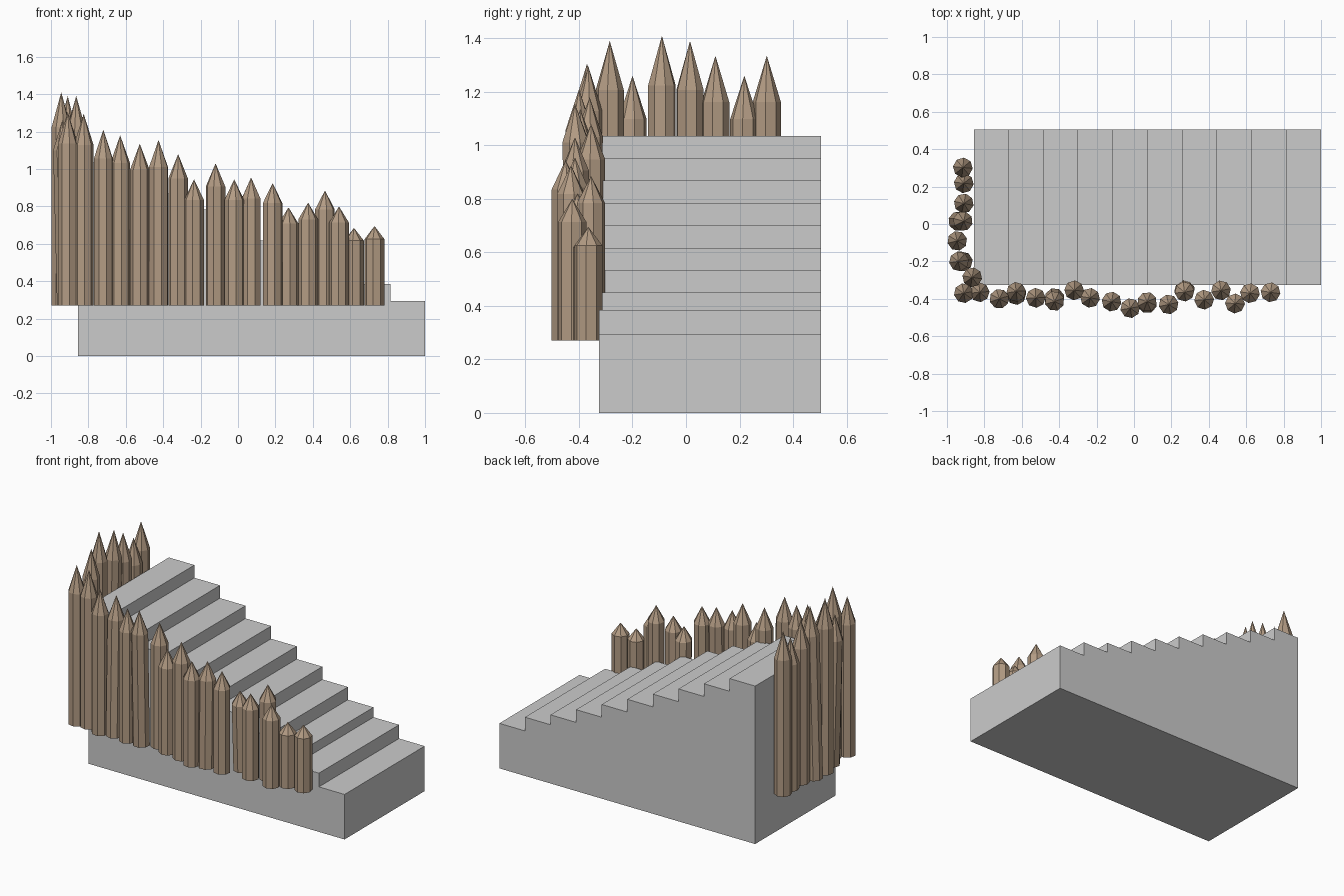
import bpy, bmesh, random
from mathutils import Vector

if "Cube" in bpy.data.objects:
    bpy.data.objects.remove(bpy.data.objects["Cube"])

random.seed(4)

def mesh_object(name, bm, mat=None):
    bmesh.ops.recalc_face_normals(bm, faces=bm.faces)
    me = bpy.data.meshes.new(name)
    bm.to_mesh(me)
    bm.free()
    ob = bpy.data.objects.new(name, me)
    bpy.context.collection.objects.link(ob)
    if mat:
        me.materials.append(mat)
    return ob

# Solid staircase: stepped side profile extruded along y
X0, X1, Y0, Y1, STEPS = -0.855, 1.0, -0.325, 0.505, 10
heights = [0.295, 0.385] + [0.45 + 0.0836 * i for i in range(STEPS - 2)]
tread = (X1 - X0) / STEPS
profile = [(X0, 0), (X1, 0)]
for i, h in enumerate(heights):
    profile += [(X1 - i * tread, h), (X1 - (i + 1) * tread, h)]
bm = bmesh.new()
face = bm.faces.new([bm.verts.new((x, Y0, z)) for x, z in profile])
ext = bmesh.ops.extrude_face_region(bm, geom=[face])
bmesh.ops.translate(bm, vec=(0, Y1 - Y0, 0),
                    verts=[v for v in ext["geom"] if isinstance(v, bmesh.types.BMVert)])
if not any(abs(f.calc_center_median().y - Y0) < 1e-4 for f in bm.faces):
    bm.faces.new([v for v in face.verts])
mesh_object("staircase", bm)

wood = bpy.data.materials.new("wood")
wood.diffuse_color = (0.45, 0.33, 0.23, 1)
wood.use_nodes = True
wood.node_tree.nodes["Principled BSDF"].inputs["Base Color"].default_value = wood.diffuse_color

BASE, RADIUS, SIDES, POINT = 0.27, 0.053, 8, 0.163

def post(name, x, y, top, lean=(0, 0)):
    """Octagonal stake with a pointed tip; lean is the foot's offset from the tip."""
    height = top - BASE
    spin = random.uniform(0, 0.785)
    foot, tip = Vector((x + lean[0], y + lean[1], BASE)), Vector((x, y, top))
    bm = bmesh.new()
    from math import cos, sin, tau
    rings = []
    for t in (0, 1 - POINT):
        c = foot.lerp(tip, t)
        rings.append([bm.verts.new(c + RADIUS * Vector((cos(spin + tau * k / SIDES),
                                                       sin(spin + tau * k / SIDES), 0)))
                      for k in range(SIDES)])
    apex = bm.verts.new(tip)
    bm.faces.new(rings[0])
    for k in range(SIDES):
        n = (k + 1) % SIDES
        bm.faces.new((rings[0][k], rings[0][n], rings[1][n], rings[1][k]))
        bm.faces.new((rings[1][k], rings[1][n], apex))
    mesh_object(name, bm, wood)

# Stakes along the front: x, y, tip height
front = [(-.91, -.37, 1.305), (-.825, -.365, 1.295), (-.72, -.40, 1.21),
         (-.63, -.36, 1.18), (-.525, -.395, 1.135), (-.425, -.415, 1.155),
         (-.32, -.355, 1.08), (-.235, -.395, .945), (-.12, -.415, 1.03),
         (-.02, -.45, .945), (.07, -.415, .955), (.185, -.43, .925),
         (.27, -.365, .795), (.375, -.405, .82), (.465, -.355, .885),
         (.54, -.425, .80), (.62, -.37, .685), (.73, -.365, .695)]
front_lean = {3: (0, -.02), 5: (0, .02), 10: (0, -.01), 12: (0, .02)}
for i, p in enumerate(front):
    post(f"front_stake_{i + 1}", *p, front_lean.get(i, (0, 0)))

# Stakes around the tall end
end = [(-.865, -.285, 1.39), (-.94, -.20, 1.26), (-.945, -.09, 1.41),
       (-.91, .015, 1.39), (-.91, .11, 1.335), (-.91, .218, 1.26), (-.915, .302, 1.335)]
end_lean = {1: (.025, 0), 3: (-.03, 0)}
for i, p in enumerate(end):
    post(f"end_stake_{i + 1}", *p, end_lean.get(i, (0, 0)))
